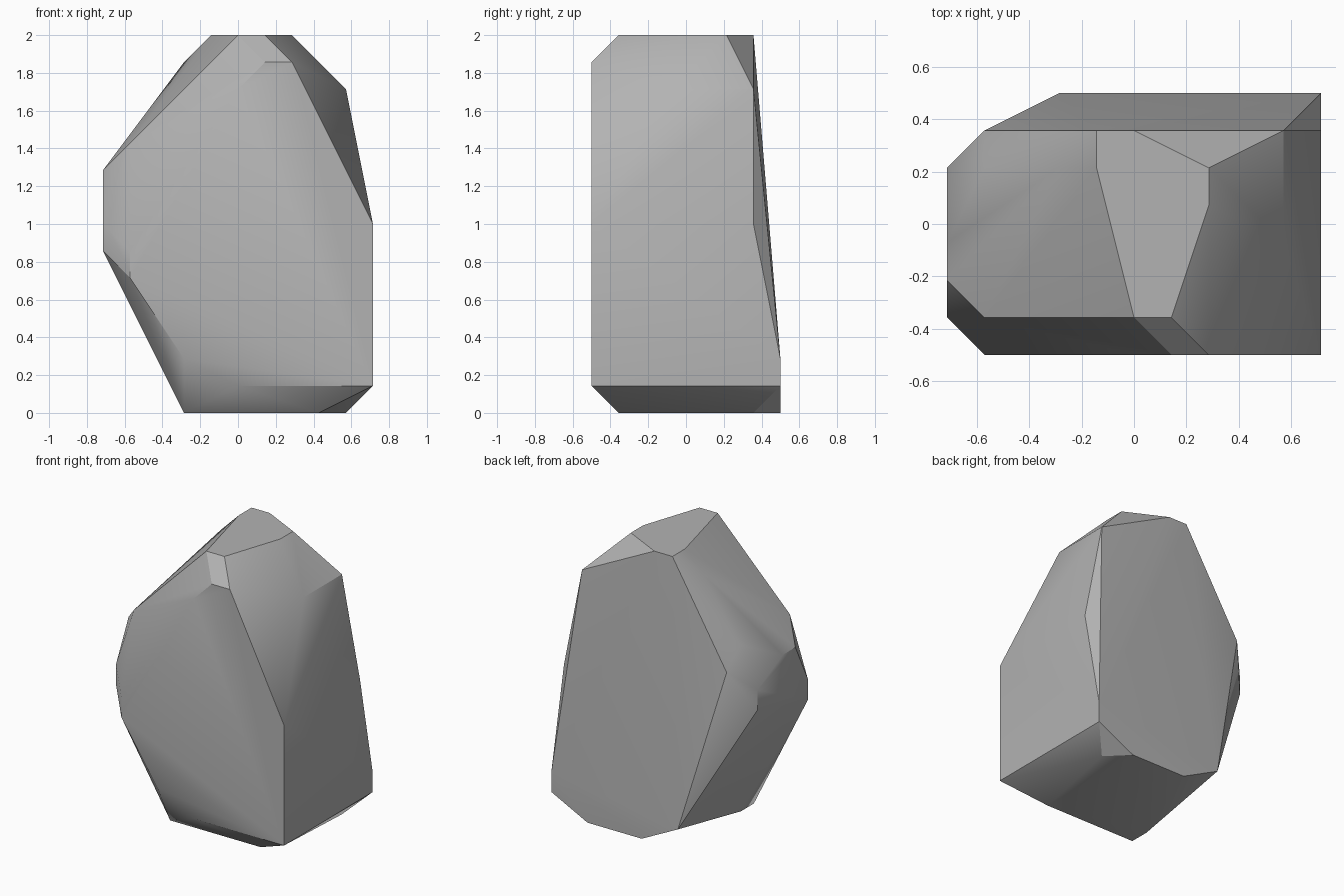
import bpy
import bmesh
import math

default_cube = bpy.data.objects.get("Cube")
if default_cube:
    bpy.data.objects.remove(default_cube, do_unlink=True)

# The stone sits on a coarse grid, fourteen steps tall
STEP = 2 / 14

# Outline corners (x, z) of each upright slice, keyed by the slice's depth
slices = {
    -3.5: [(1, 13), (2, 13), (5, 7), (5, 1), (0, 1), (-2, 2), (-4, 5), (-4, 6), (0, 12)],
    -2.5: [(0, 14), (1, 14), (-4, 10), (-5, 7), (-5, 6), (-2, 0), (3, 0)],
    -1.5: [(-5, 9), (-2, 0)],
    -0.5: [(4, 12), (-5, 9)],
    0.5: [(2, 14)],
    1.5: [(2, 14), (-1, 14), (-2, 13), (-4, 10), (-5, 8), (-5, 7)],
    2.5: [(-1, 14), (0, 14), (4, 12), (5, 7), (4, 0), (-4, 9)],
    3.5: [(5, 2), (5, 1), (3, 0), (0, 0), (-2, 1)],
}


def make_material(name, color):
    material = bpy.data.materials.new(name)
    material.use_nodes = True
    material.diffuse_color = color
    shader = next(node for node in material.node_tree.nodes if node.type == 'BSDF_PRINCIPLED')
    shader.inputs["Base Color"].default_value = color
    shader.inputs["Roughness"].default_value = 0.9
    return material


def hull_object(name, outlines, material):
    """Wrap a tight faceted skin around all the slice corners."""
    bm = bmesh.new()
    for depth, corners in outlines.items():
        for across, height in corners:
            bm.verts.new((across * STEP, depth * STEP, height * STEP))
    hull = bmesh.ops.convex_hull(bm, input=bm.verts[:])
    leftovers = {item for key in ("geom_interior", "geom_unused")
                 for item in hull[key] if isinstance(item, bmesh.types.BMVert)}
    bmesh.ops.delete(bm, geom=list(leftovers), context='VERTS')

    # Merge coplanar triangles into clean facets
    bmesh.ops.dissolve_limit(bm, angle_limit=math.radians(0.5),
                             verts=bm.verts[:], edges=bm.edges[:])
    bmesh.ops.recalc_face_normals(bm, faces=bm.faces[:])

    mesh = bpy.data.meshes.new(name)
    bm.to_mesh(mesh)
    bm.free()
    mesh.materials.append(material)
    stone = bpy.data.objects.new(name, mesh)
    bpy.context.collection.objects.link(stone)
    return stone


# Boulder: soft shallow ridges, crisp steep ones
boulder = hull_object("boulder", slices, make_material("stone grey", (0.45, 0.45, 0.45, 1)))
bpy.ops.object.select_all(action='DESELECT')
boulder.select_set(True)
bpy.context.view_layer.objects.active = boulder
bpy.ops.object.shade_smooth_by_angle(angle=math.radians(30))
